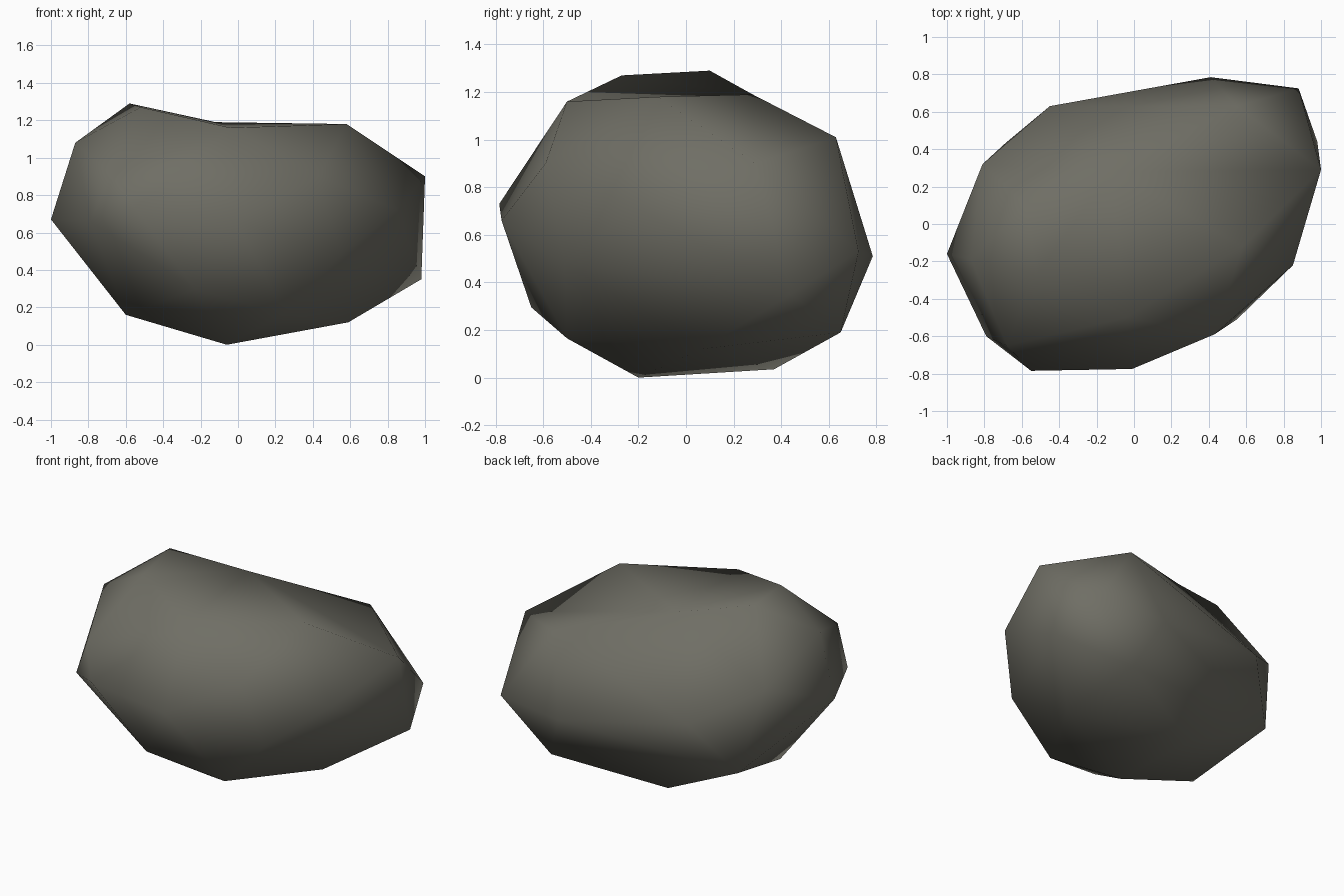
import bpy, bmesh

if "Cube" in bpy.data.objects:
    bpy.data.objects.remove(bpy.data.objects["Cube"])

# corner points of the boulder, by region
left = [(-1, -.16, .67), (-.87, -.19, 1.08), (-.81, .32, .86), (-.69, .43, .31),
        (-.79, -.6, .66), (-.68, -.65, .91)]
crown = [(-.58, .1, 1.29), (-.52, -.27, 1.27), (-.04, -.5, 1.16), (.58, -.12, 1.18)]
back = [(.55, .63, 1.01), (.41, .785, .51), (.88, .725, .53), (.555, .65, .19),
        (-.45, .63, .65)]
right = [(1, .29, .9), (.98, .44, .35), (.85, -.22, .72), (.55, -.51, .48), (.43, -.59, .9)]
front = [(-.01, -.775, .66), (-.55, -.785, .73), (-.23, -.65, .295)]
base = [(.59, .065, .12), (-.06, -.2, 0), (-.6, -.15, .16), (.25, -.5, .165), (-.125, .37, .035)]
dip = (-.12, .28, 1.19)

# skin the corners, then sink the hollow on top
bm = bmesh.new()
for p in left + crown + back + right + front + base:
    bm.verts.new(p)
hollow = bm.verts.new((dip[0], dip[1], 1.40))
bmesh.ops.convex_hull(bm, input=bm.verts[:])
hollow.co.z = dip[2]
bmesh.ops.delete(bm, geom=[v for v in bm.verts if not v.link_faces], context='VERTS')
bmesh.ops.recalc_face_normals(bm, faces=bm.faces[:])
for f in bm.faces:
    f.smooth = True

mesh = bpy.data.meshes.new("boulder")
bm.to_mesh(mesh)
bm.free()

# stone colour
stone = bpy.data.materials.new("grey stone")
stone.diffuse_color = (.16, .157, .13, 1)
stone.use_nodes = True
stone.node_tree.nodes["Principled BSDF"].inputs["Base Color"].default_value = stone.diffuse_color
mesh.materials.append(stone)
boulder = bpy.data.objects.new("boulder", mesh)
bpy.context.collection.objects.link(boulder)
